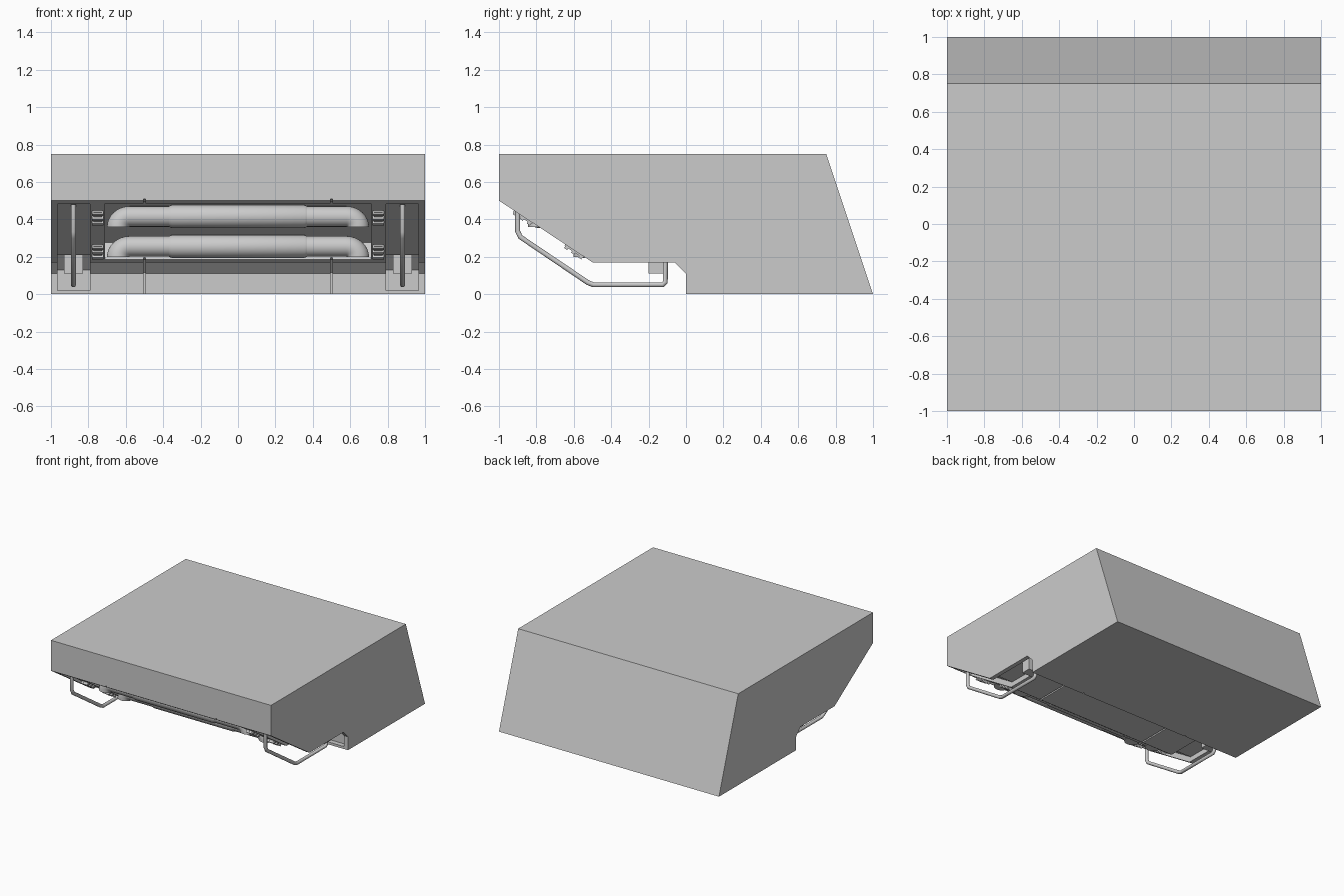
import bpy, bmesh, math
from mathutils import Matrix

if "Cube" in bpy.data.objects:
    bpy.data.objects.remove(bpy.data.objects["Cube"])

TILT = math.atan2(-0.33, 0.5)          # tilt of the sloping underside


def mesh_object(name, bm):
    bmesh.ops.recalc_face_normals(bm, faces=bm.faces[:])
    me = bpy.data.meshes.new(name)
    bm.to_mesh(me)
    bm.free()
    ob = bpy.data.objects.new(name, me)
    bpy.context.collection.objects.link(ob)
    return ob


def prism(name, profile, x0, x1):
    """Extrude a (y, z) profile along x."""
    bm = bmesh.new()
    face = bm.faces.new([bm.verts.new((x0, y, z)) for y, z in profile])
    ext = bmesh.ops.extrude_face_region(bm, geom=[face])
    for v in ext["geom"]:
        if isinstance(v, bmesh.types.BMVert):
            v.co.x = x1
    return mesh_object(name, bm)


def box(name, center, size, tilt=0.0):
    bm = bmesh.new()
    m = Matrix.Translation(center) @ Matrix.Rotation(tilt, 4, 'X') @ Matrix.Diagonal((*size, 1))
    bmesh.ops.create_cube(bm, size=1, matrix=m)
    return mesh_object(name, bm)


def carve(target, cutter):
    cutter.hide_render = True
    mod = target.modifiers.new("cut", 'BOOLEAN')
    mod.operation = 'DIFFERENCE'
    mod.solver = 'EXACT'
    mod.object = cutter
    bpy.context.view_layer.objects.active = target
    bpy.ops.object.modifier_apply(modifier=mod.name)
    bpy.data.objects.remove(cutter, do_unlink=True)


def smooth(ob):
    bpy.ops.object.select_all(action='DESELECT')
    ob.select_set(True)
    bpy.context.view_layer.objects.active = ob
    bpy.ops.object.shade_smooth_by_angle(angle=math.radians(35))


def loft(name, rings):
    bm = bmesh.new()
    vr = [[bm.verts.new(p) for p in ring] for ring in rings]
    n = len(vr[0])
    for a, b in zip(vr, vr[1:]):
        for i in range(n):
            bm.faces.new((a[i], a[(i + 1) % n], b[(i + 1) % n], b[i]))
    bm.faces.new(vr[0])
    bm.faces.new(vr[-1])
    ob = mesh_object(name, bm)
    smooth(ob)
    return ob


# main housing
body = prism("housing", [(-1, .5), (-1, .75), (.75, .75), (1, 0), (0, 0),
                         (0, .11), (-.06, .17), (-.5, .17)], -1, 1)

# recess for the pipes in the sloping underside
carve(body, box("pipe_recess_cutter", (0, -.75, .335), (1.42, .545, .22), TILT))

# skid channels and thin panel seams, both sides
channel = [(-.975, .484), (-.94, .51), (-.487, .21), (-.04, .21), (.04, .13),
           (.04, .02), (-.2, .02), (-.6, .1)]
seam = [(-1.02, .5), (-.995, .512), (-.495, .182), (-.055, .182), (.012, .115),
        (.012, -.02), (-.2, -.02), (-.6, .1)]
for s in (-1, 1):
    carve(body, prism("channel_cutter", channel, s * .79, s * .965))
    carve(body, prism("seam_cutter", seam, s * .494, s * .506))

# pipes with turned-down elbow ends and a thicker sleeve
N = 24
R = .055
ANG = [2 * math.pi * i / N for i in range(N)]
for label, yc, zc in (("upper", -.789, .415), ("lower", -.546, .255)):
    rings = []
    turns = [math.pi / 2 * i / 8 for i in range(9)]
    for s, ts in ((-1, turns[::-1]), (1, turns)):
        for t in ts:
            ring = []
            for a in ANG:
                d = R * 1.03 + R * math.cos(a)
                ring.append((s * (.58 + d * math.sin(t) * 1.08), yc + R * math.sin(a),
                             zc - R * 1.03 + d * math.cos(t)))
            rings.append(ring)
    loft(label + "_pipe", rings)
    sleeve = [(-.37, .055), (-.355, .061), (.355, .061), (.37, .055)]
    loft(label + "_sleeve", [[(x, yc + r * math.sin(a), zc + r * math.cos(a)) for a in ANG]
                             for x, r in sleeve])

# ribbed clips beside the pipe ends
for s in (-1, 1):
    for label, y, z in (("upper", -.87, .414), ("lower", -.595, .233)):
        box(label + "_clip_base", (s * .75, y, z), (.045, .12, .02), TILT)
        for k in (-1, 0, 1):
            off = k * .045
            box(label + "_clip_rib", (s * .75, y + off * math.cos(TILT), z + off * math.sin(TILT)),
                (.06, .02, .04), TILT)

# bent-rod skids and their mounting blocks
path = [(-.9, .48), (-.9, .335), (-.885, .305), (-.525, .062), (-.495, .05),
        (-.125, .05), (-.11, .065), (-.11, .22)]
for s in (-1, 1):
    cu = bpy.data.curves.new("skid_rod", 'CURVE')
    cu.dimensions = '3D'
    cu.bevel_depth = .014
    cu.bevel_resolution = 3
    cu.use_fill_caps = True
    sp = cu.splines.new('POLY')
    sp.points.add(len(path) - 1)
    for p, (y, z) in zip(sp.points, path):
        p.co = (s * .88, y, z, 1)
    rod = bpy.data.objects.new("skid_rod", cu)
    bpy.context.collection.objects.link(rod)
    box("skid_mount", (s * .88, -.16, .162), (.1, .08, .104))
